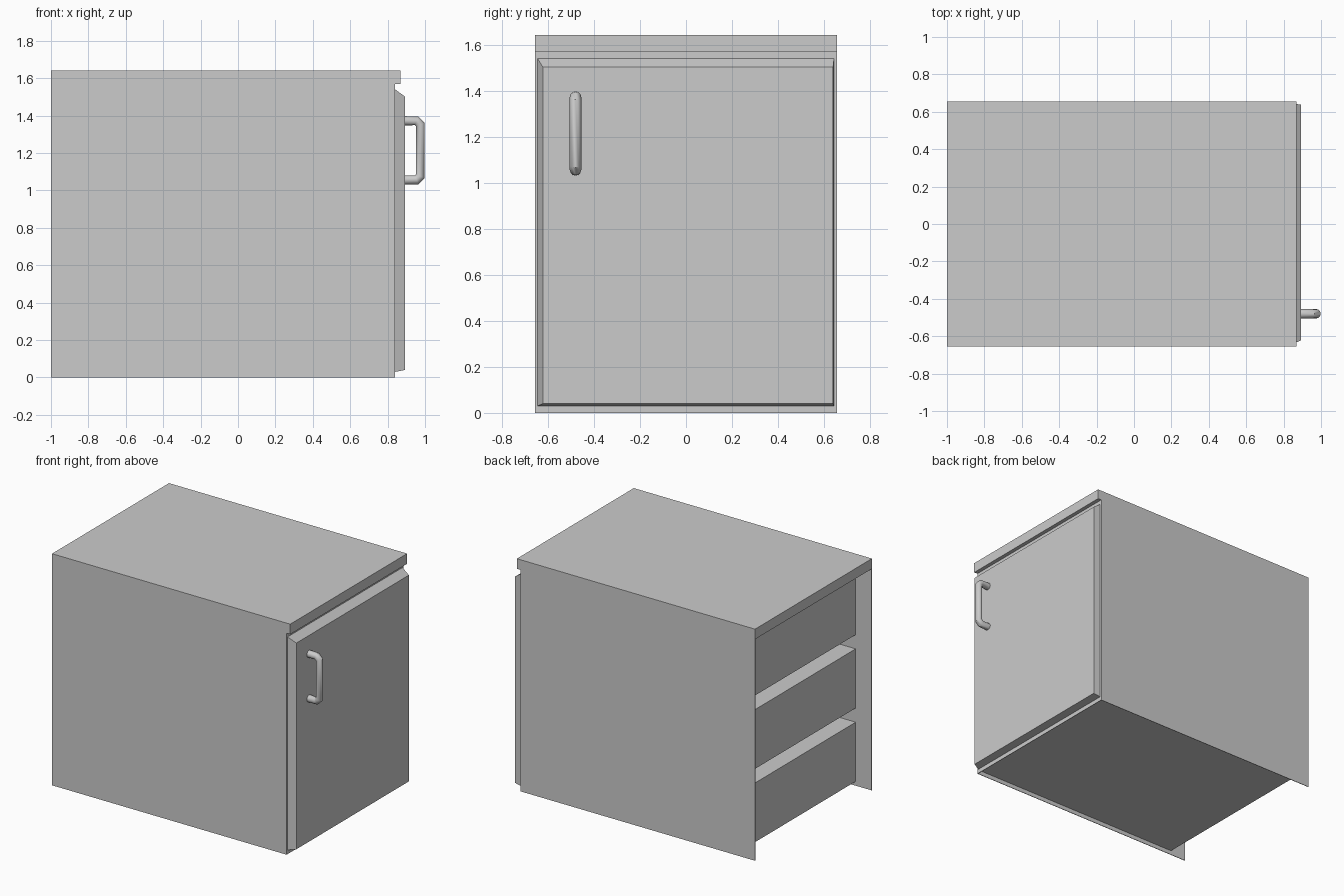
import bpy, bmesh
from mathutils import Vector

cube = bpy.data.objects.get("Cube")
if cube:
    bpy.data.objects.remove(cube, do_unlink=True)

grey = bpy.data.materials.new("light grey")
grey.use_nodes = True
COLOUR = (0.6, 0.6, 0.6, 1)
grey.diffuse_color = COLOUR
grey.node_tree.nodes["Principled BSDF"].inputs["Base Color"].default_value = COLOUR


def add_object(name, mesh):
    mesh.materials.clear()
    mesh.materials.append(grey)
    obj = bpy.data.objects.new(name, mesh)
    bpy.context.collection.objects.link(obj)
    return obj


def box(name, lo, hi, shape=None):
    """Box between two corners; shape may move each vertex."""
    bm = bmesh.new()
    bmesh.ops.create_cube(bm, size=1)
    for v in bm.verts:
        v.co = Vector([a + (b - a) * (c + 0.5) for a, b, c in zip(lo, hi, v.co)])
        if shape:
            shape(v)
    mesh = bpy.data.meshes.new(name)
    bm.to_mesh(mesh)
    bm.free()
    return add_object(name, mesh)


BACK, FRONT, HALF = -1.0, 0.84, 0.655
SLAB_Z, TOP_Z = 1.57, 1.642
SKIN = 0.004

# Carcass: top slab, thin side panels and thin front panel
box("top_slab", (BACK, -HALF, SLAB_Z), (0.868, HALF, TOP_Z))
box("right_side_panel", (BACK, -HALF, 0), (FRONT, SKIN - HALF, SLAB_Z))
box("left_side_panel", (BACK, HALF - SKIN, 0), (FRONT, HALF, SLAB_Z))
box("front_panel", (FRONT - SKIN, SKIN - HALF, 0), (FRONT, HALF - SKIN, SLAB_Z))

# Three stacked compartments, set in from the open back
HEIGHT, GAP = 0.42, 0.10
for i in range(3):
    z = 0.03 + i * (HEIGHT + GAP)
    box(f"compartment_{i + 1}", (-0.875, SKIN - HALF, z),
        (FRONT - SKIN, HALF - SKIN, z + HEIGHT))


# Door with a bevelled outer face
DOOR_X = 0.893


def bevel_door(v):
    if v.co.x > FRONT + 0.01:
        v.co.y += 0.023 if v.co.y < 0 else -0.004
        v.co.z += 0.01 if v.co.z < 1 else -0.038


box("door", (FRONT, -0.645, 0.03), (DOOR_X, 0.643, 1.54), bevel_door)

# Bent bar handle
RADIUS, MID_Z = 0.025, 1.214
upper = [(DOOR_X - 0.005, 0.158), (0.955, 0.158), (0.975, 0.138)]
path = [(x, MID_Z + dz) for x, dz in upper]
path += [(x, MID_Z - dz) for x, dz in reversed(upper)]
curve = bpy.data.curves.new("handle_path", "CURVE")
curve.dimensions = "3D"
curve.bevel_depth = RADIUS
curve.bevel_resolution = 4
curve.use_fill_caps = True
spline = curve.splines.new("POLY")
spline.points.add(len(path) - 1)
for point, (x, z) in zip(spline.points, path):
    point.co = (x, -0.48, z, 1)
helper = bpy.data.objects.new("handle_path", curve)
bpy.context.collection.objects.link(helper)
bpy.context.view_layer.update()
mesh = bpy.data.meshes.new_from_object(
    helper.evaluated_get(bpy.context.evaluated_depsgraph_get()))
bpy.data.objects.remove(helper, do_unlink=True)
handle = add_object("handle", mesh)
bpy.ops.object.select_all(action="DESELECT")
handle.select_set(True)
bpy.context.view_layer.objects.active = handle
bpy.ops.object.shade_smooth_by_angle(angle=0.7)
